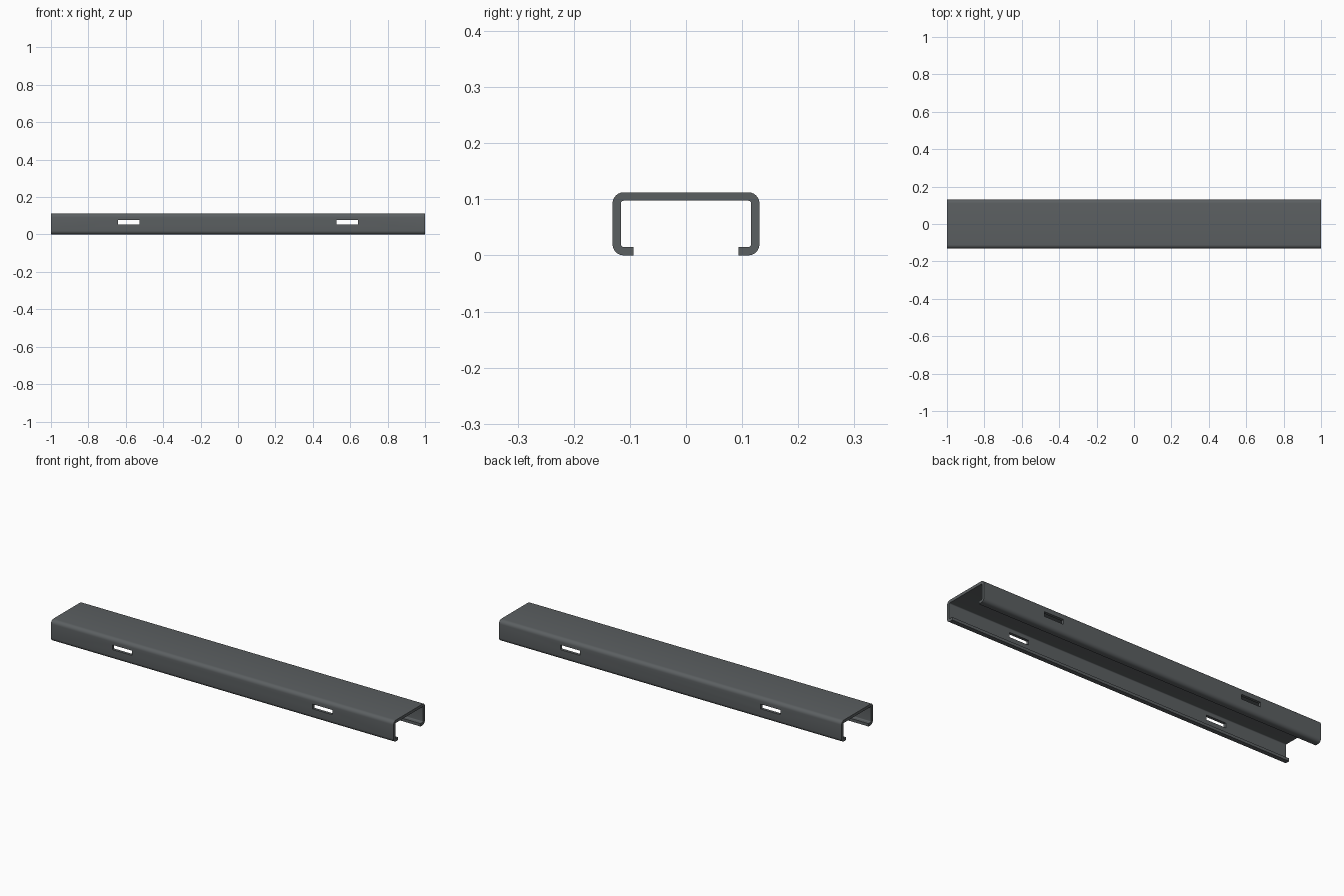
import bpy, bmesh, math

if "Cube" in bpy.data.objects:
    bpy.data.objects.remove(bpy.data.objects["Cube"])

LENGTH, HALF_W, HEIGHT, WALL = 2.0, 0.131, 0.1125, 0.015
LIP_Y, R_OUT, R_IN = 0.094, 0.02, 0.005
STEPS = 6

steel = bpy.data.materials.new("dark grey steel")
steel.diffuse_color = (0.105, 0.115, 0.12, 1)
steel.use_nodes = True
steel.node_tree.nodes["Principled BSDF"].inputs["Base Color"].default_value = steel.diffuse_color


def corner(cy, cz, r, start, end):
    """Rounded corner points in the y-z plane, angles in degrees."""
    pts = []
    for i in range(STEPS + 1):
        a = math.radians(start + (end - start) * i / STEPS)
        pts.append((cy + r * math.cos(a), cz + r * math.sin(a)))
    return pts


# Right half of the folded channel section, outer skin then inner skin
oy, iy = HALF_W - R_OUT, HALF_W - WALL - R_IN
outer = (corner(oy, HEIGHT - R_OUT, R_OUT, 90, 0)
         + corner(oy, R_OUT, R_OUT, 0, -90) + [(LIP_Y, 0)])
inner = ([(LIP_Y, WALL)] + corner(iy, WALL + R_IN, R_IN, -90, 0)
         + corner(iy, HEIGHT - WALL - R_IN, R_IN, 0, 90))
half = outer + inner
section = half[:len(outer)] + inner + [(-y, z) for y, z in reversed(half)]

# Extrude the section along the length
bm = bmesh.new()
face = bm.faces.new([bm.verts.new((-LENGTH / 2, y, z)) for y, z in section])
new = bmesh.ops.extrude_face_region(bm, geom=[face])["geom"]
bmesh.ops.translate(bm, vec=(LENGTH, 0, 0),
                    verts=[v for v in new if isinstance(v, bmesh.types.BMVert)])
bmesh.ops.recalc_face_normals(bm, faces=bm.faces)
mesh = bpy.data.meshes.new("channel_rail")
bm.to_mesh(mesh)
bm.free()
mesh.materials.append(steel)
rail = bpy.data.objects.new("channel_rail", mesh)
bpy.context.collection.objects.link(rail)

# Rectangular slots through both side walls
for side in (-1, 1):
    bpy.ops.mesh.primitive_cube_add(size=1, location=(side * 0.585, 0, 0.065))
    cutter = bpy.context.object
    cutter.name = "slot_cutter"
    cutter.scale = (0.115, 0.4, 0.025)
    cutter.hide_render = True
    bpy.context.view_layer.objects.active = rail
    mod = rail.modifiers.new("slot", 'BOOLEAN')
    mod.operation, mod.solver, mod.object = 'DIFFERENCE', 'EXACT', cutter
    bpy.ops.object.modifier_apply(modifier=mod.name)
    bpy.data.objects.remove(cutter)

# Smooth bends, crisp edges
bpy.ops.object.select_all(action='DESELECT')
rail.select_set(True)
bpy.context.view_layer.objects.active = rail
bpy.ops.object.shade_smooth_by_angle(angle=math.radians(30))
